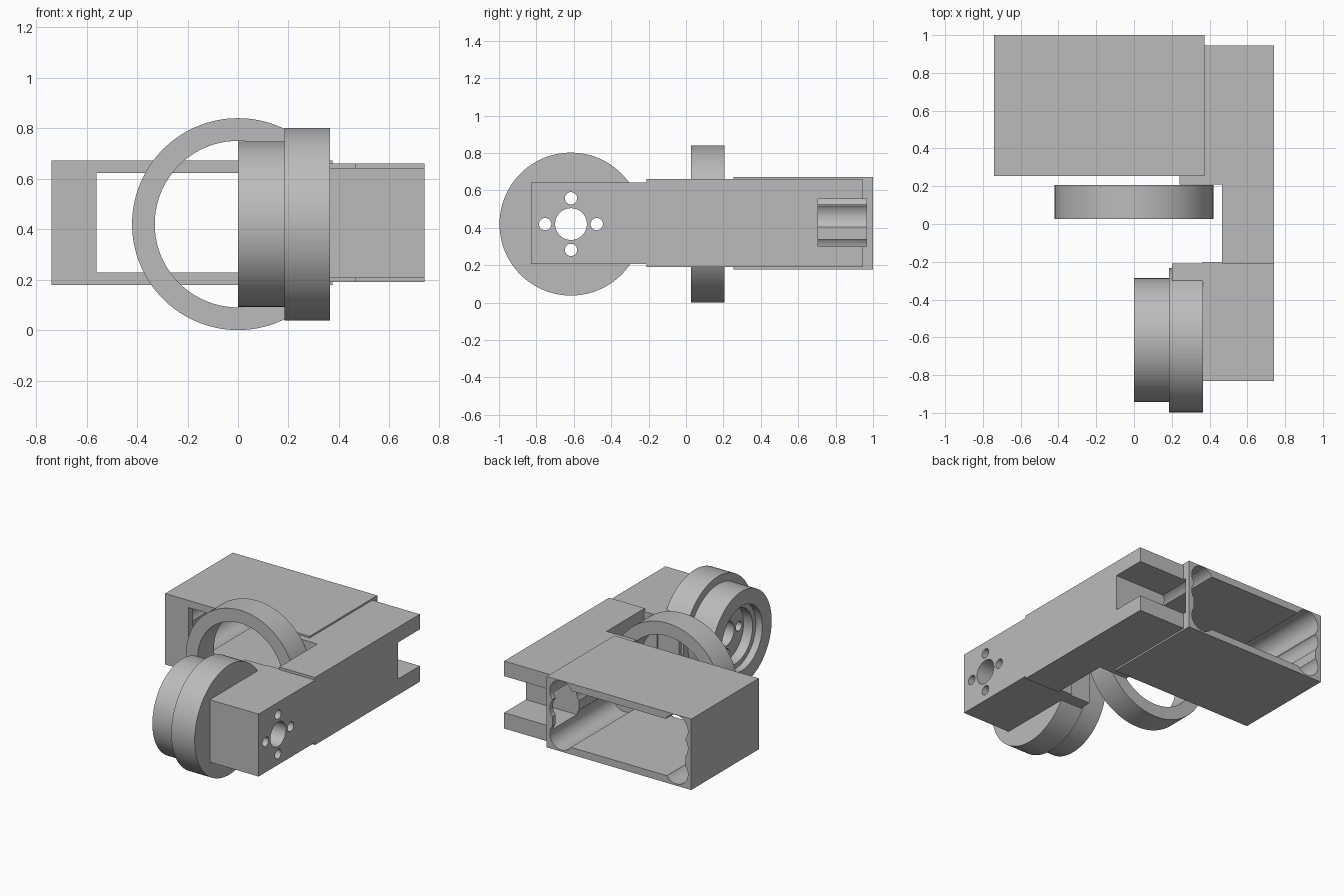
import bpy, math
from mathutils import Vector

old = bpy.data.objects.get("Cube")
if old:
    bpy.data.objects.remove(old, do_unlink=True)

grey = bpy.data.materials.new("light_grey")
grey.use_nodes = True
COLOUR = (0.5, 0.5, 0.5, 1)
grey.diffuse_color = COLOUR
grey.node_tree.nodes["Principled BSDF"].inputs["Base Color"].default_value = COLOUR

MID = 0.42            # height of every axis
WHEEL_Y = -0.615      # wheel axle position


def box(name, x, y, z):
    """Block given by its low and high limits on each axis."""
    lims = (x, y, z)
    bpy.ops.mesh.primitive_cube_add(size=1, location=[sum(a) / 2 for a in lims])
    o = bpy.context.object
    o.name = name
    o.scale = [a[1] - a[0] for a in lims]
    bpy.ops.object.transform_apply(location=False, rotation=False, scale=True)
    o.data.materials.append(grey)
    return o


def cylinder(name, axis, radius, span, a, z=MID, sides=96):
    """Cylinder along x or y; a is its place on the other level axis."""
    mid = sum(span) / 2
    loc = (mid, a, z) if axis == "x" else (a, mid, z)
    rot = (0, math.pi / 2, 0) if axis == "x" else (math.pi / 2, 0, 0)
    bpy.ops.mesh.primitive_cylinder_add(vertices=sides, radius=radius,
                                        depth=span[1] - span[0], location=loc, rotation=rot)
    o = bpy.context.object
    o.name = name
    bpy.ops.object.transform_apply(location=False, rotation=True, scale=False)
    o.data.materials.append(grey)
    return o


def combine(target, others, operation):
    """Apply a boolean with each helper, then drop the helpers."""
    for other in others:
        other.hide_render = True
        m = target.modifiers.new("bool", "BOOLEAN")
        m.operation, m.object, m.solver = operation, other, "EXACT"
        bpy.context.view_layer.objects.active = target
        bpy.ops.object.modifier_apply(modifier=m.name)
        bpy.data.objects.remove(other, do_unlink=True)
    return target


def smooth(o):
    bpy.ops.object.select_all(action="DESELECT")
    o.select_set(True)
    bpy.context.view_layer.objects.active = o
    bpy.ops.object.shade_smooth_by_angle(angle=math.radians(30))


def bolt_holes(span):
    """Axle bore with four bolt holes around it."""
    cuts = [cylinder("bore", "x", 0.085, span, WHEEL_Y, sides=48)]
    for i in range(4):
        t = i * math.pi / 2
        cuts.append(cylinder("bolt", "x", 0.033, span, WHEEL_Y + 0.138 * math.cos(t),
                             MID + 0.138 * math.sin(t), 32))
    return cuts


# Side arm: wide rear beam, slimmer front block, tabs beside the ring
arm = box("side_arm", (0.465, 0.74), (-0.21, 0.945), (0.19, 0.66))
combine(arm, [box("front_block", (0.362, 0.74), (-0.83, -0.2), (0.207, 0.642)),
              box("rear_block", (0.372, 0.6), (0.21, 0.945), (0.19, 0.66)),
              box("rear_tab", (0.24, 0.6), (0.21, 0.255), (0.19, 0.66)),
              box("front_tab", (0.2, 0.6), (-0.3, -0.21), (0.207, 0.642))], "UNION")
combine(arm, bolt_holes((0.3, 0.9))
        + [box("slot", (0.3, 0.9), (0.705, 1.1), (0.3, 0.555))], "DIFFERENCE")
smooth(arm)

# Rear case: open at the back, framed window at the front, scalloped end walls
case = box("rear_case", (-0.74, 0.374), (0.255, 1.0), (0.178, 0.672))
cuts = [box("cavity", (-0.695, 0.33), (0.305, 1.1), (0.228, 0.622)),
        box("window", (-0.56, 0.19), (0.2, 0.4), (0.228, 0.622)),
        box("side_slot", (0.2, 0.5), (0.705, 0.965), (0.3, 0.555))]
for x in (-0.625, 0.26):
    for z in (0.28, 0.46, 0.58):
        cuts.append(cylinder("scallop", "y", 0.09, (0.305, 1.1), x, z, 48))
combine(case, cuts, "DIFFERENCE")
smooth(case)

# Upright ring
ring = cylinder("upright_ring", "y", 0.42, (0.027, 0.207), 0, sides=128)
combine(ring, [cylinder("ring_bore", "y", 0.33, (-0.1, 0.4), 0, sides=128)], "DIFFERENCE")
smooth(ring)

# Stepped wheel with a recessed hub
wheel = cylinder("stepped_wheel", "x", 0.382, (0.184, 0.364), WHEEL_Y, sides=128)
combine(wheel, [cylinder("inner_step", "x", 0.328, (0, 0.25), WHEEL_Y, sides=128)], "UNION")
combine(wheel, [cylinder("recess", "x", 0.225, (-0.1, 0.05), WHEEL_Y)]
        + [cylinder("hub_recess", "x", 0.19, (-0.1, 0.12), WHEEL_Y)]
        + bolt_holes((-0.1, 0.5)), "DIFFERENCE")
smooth(wheel)
